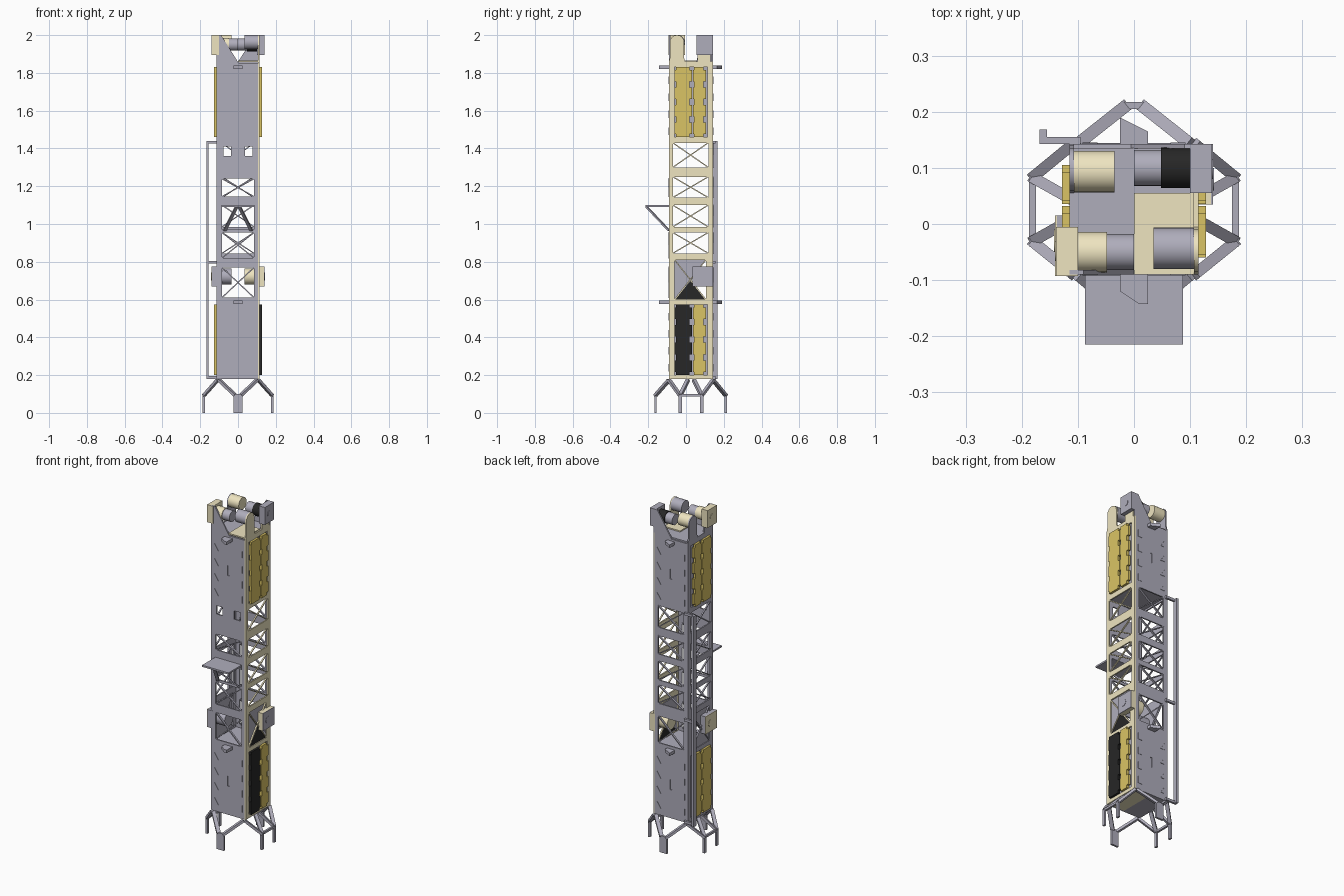
import bpy, bmesh, math
from mathutils import Vector, Matrix

if "Cube" in bpy.data.objects:
    bpy.data.objects.remove(bpy.data.objects["Cube"])

def mat(name, c):
    m = bpy.data.materials.new(name)
    m.diffuse_color = (*c, 1)
    m.use_nodes = True
    m.node_tree.nodes["Principled BSDF"].inputs["Base Color"].default_value = m.diffuse_color
    return m

SLATE = mat("slate", (0.43, 0.42, 0.50))
GOLD = mat("pale_gold", (0.86, 0.78, 0.53))
MUSTARD = mat("mustard", (0.70, 0.55, 0.13))
BLACK = mat("black", (0.02, 0.02, 0.02))
X, Y0, Y1, T = 0.115, -0.09, 0.143, 0.008
YC = 0.025  # y of the half-turn axis of the tower

# Each wall is drawn in (u, z) with depth d going inwards
WALL = {
    "front": lambda u, z, d: (u, Y0 + d, z),
    "back": lambda u, z, d: (u, Y1 - d, z),
    "right": lambda u, z, d: (X - d, u, z),
    "left": lambda u, z, d: (-X + d, u, z)}

def finish(name, bm, material=SLATE, turn=False):
    if turn:  # half turn about the tower axis
        for v in bm.verts:
            v.co.x, v.co.y = -v.co.x, 2 * YC - v.co.y
    bmesh.ops.recalc_face_normals(bm, faces=bm.faces)
    me = bpy.data.meshes.new(name)
    bm.to_mesh(me)
    bm.free()
    ob = bpy.data.objects.new(name, me)
    bpy.context.collection.objects.link(ob)
    me.materials.append(material)
    bpy.context.view_layer.objects.active = ob
    ob.select_set(True)
    bpy.ops.object.shade_smooth_by_angle()
    ob.select_set(False)

def box(bm, x0, x1, y0, y1, z0, z1):
    M = Matrix.Translation(((x0+x1)/2, (y0+y1)/2, (z0+z1)/2)) @ Matrix.Diagonal((x1-x0, y1-y0, z1-z0, 1))
    bmesh.ops.create_cube(bm, size=1, matrix=M)

def beam(bm, a, b, w, h):
    a, b = Vector(a), Vector(b)
    d = b - a
    M = Matrix.Translation((a+b)/2) @ d.to_track_quat('Z', 'Y').to_matrix().to_4x4() @ Matrix.Diagonal((w, h, d.length, 1))
    bmesh.ops.create_cube(bm, size=1, matrix=M)

def cyl(bm, x0, x1, y, z, r):
    M = Matrix.Translation(((x0+x1)/2, y, z)) @ Matrix.Rotation(math.pi/2, 4, 'Y')
    bmesh.ops.create_cone(bm, cap_ends=True, segments=32, radius1=r, radius2=r, depth=x1-x0, matrix=M)

def prism(bm, pts, f, d0, d1):
    a = [bm.verts.new(f(u, z, d0)) for u, z in pts]
    b = [bm.verts.new(f(u, z, d1)) for u, z in pts]
    bm.faces.new(a)
    bm.faces.new(b[::-1])
    for i in range(len(pts)):
        j = (i + 1) % len(pts)
        bm.faces.new((a[i], a[j], b[j], b[i]))

def rect(bm, f, h, d0, d1):
    prism(bm, [(h[0], h[2]), (h[1], h[2]), (h[1], h[3]), (h[0], h[3])], f, d0, d1)

def sheet(bm, f, u0, u1, z0, z1, holes):
    """Flat plate with rectangular holes, extruded inwards."""
    us = sorted({u0, u1, *(u for h in holes for u in h[:2])})
    zs = sorted({z0, z1, *(z for h in holes for z in h[2:])})
    v = {(u, z): bm.verts.new(f(u, z, 0)) for u in us for z in zs}
    faces = [bm.faces.new((v[a, c], v[b, c], v[b, d], v[a, d]))
             for a, b in zip(us, us[1:]) for c, d in zip(zs, zs[1:])
             if not any(h[0] <= a < h[1] and h[2] <= c < h[3] for h in holes)]
    r = bmesh.ops.extrude_face_region(bm, geom=faces, use_keep_orig=True)
    off = Vector(f(0, 0, T)) - Vector(f(0, 0, 0))
    for e in r["geom"]:
        if isinstance(e, bmesh.types.BMVert):
            e.co += off
    bmesh.ops.delete(bm, geom=[w for w in bm.verts if not w.link_faces], context='VERTS')

def cross(bm, f, h, w):
    beam(bm, f(h[0], h[2], T/2), f(h[1], h[3], T/2), w, 0.006)
    beam(bm, f(h[0], h[3], T/2), f(h[1], h[2], T/2), w, 0.006)

# Side walls: braced windows, motor bay, rounded tab, solar openings
levels = [(0.845, 0.955), (0.985, 1.1), (1.14, 1.25), (1.30, 1.43)]
bay = (-0.06, 0.105, 0.60, 0.81)
solar = [(-0.06, 0.115, 0.2, 0.575), (-0.06, 0.115, 1.46, 1.83)]
tab = [(-0.0475 + 0.0375*math.cos(a*math.pi/12), 1.9625 + 0.0375*math.sin(a*math.pi/12)) for a in range(13)]
tab += [(-0.085, 1.88), (-0.09, 1.86), (-0.005, 1.86), (-0.01, 1.88)]
for name, m in (("right", GOLD), ("left", SLATE)):
    f, bm = WALL[name], bmesh.new()
    sides = [(-0.07, 0.118, *lv) for lv in levels]
    sheet(bm, f, Y0, Y1, 0.18, 1.86, sides + [bay] + solar)
    for h in sides + [bay]:
        cross(bm, f, h, 0.008)
    prism(bm, tab if name == "right" else [(2*YC - u, z) for u, z in tab], f, 0, T)
    finish(name + "_wall", bm, m)
    bm = bmesh.new()
    for h in solar:
        rect(bm, f, h, T + 0.001, T + 0.004)
    prism(bm, [(-0.06, 0.6), (-0.06, 0.81), (0.105, 0.81), (0.025, 0.7)], f, T, T + 0.004)
    finish(name + "_inner_plates", bm)
    bm = bmesh.new()
    prism(bm, [(-0.06, 0.6), (0.105, 0.6), (0.025, 0.7)], f, 0.004, T)
    finish(name + "_bay_wedge", bm, BLACK if name == "right" else SLATE)

# Front and back walls with windows, blind slits, ribs and a motor gusset
slits = [(-0.006, 0.006, 0.35, 0.41), (-0.006, 0.006, 1.61, 1.67)]
small = [(s - 0.02, s + 0.02, 1.36, 1.41) for s in (-0.058, 0.058)]
front = [(0.61, 0.77), (0.82, 0.955), (0.97, 1.09), (1.145, 1.24)]
for name, s, lv, extra in (("front", -1, front, small), ("back", 1, [front[0]] + levels, [])):
    f, bm = WALL[name], bmesh.new()
    wins = [(-0.085, 0.085, *w) for w in lv]
    sheet(bm, f, -X + T, X - T, 0.18, 1.85, wins + slits + extra)
    for h in slits:
        rect(bm, f, h, 0.005, T)
    for h in wins:
        if h[2] != 0.97:
            cross(bm, f, h, 0.011)
    for z in [zb + 0.09*k for zb in (0.22, 1.47) for k in range(4)]:
        for e in (-1, 1):
            prism(bm, [(e*0.092, z), (e*0.092, z + 0.04), (e*0.065, z)], f, -0.002, 0)
    prism(bm, [(s*0.115, 1.86), (s*0.115, 2.0), (s*0.09, 2.0), (s*-0.005, 1.85), (s*0.107, 1.85)], f, 0, T)
    finish(name + "_wall", bm)

# Solar strips with notched cells
def strip(name, f, u0, u1, z0, z1, m):
    bm, h = bmesh.new(), (z1 - z0) / 4
    r, l = [], []
    for a in [z0 + i*h for i in range(4)]:
        for z, k in ((a, 1), (a + 0.016, 1), (a + 0.016, 0), (a + h - 0.016, 0), (a + h - 0.016, 1)):
            r.append((u1 - k*0.013, z))
            l.append((u0 + k*0.006, z))
    prism(bm, r + [(u1 - 0.013, z1), (u0 + 0.006, z1)] + l[::-1], f, -0.013, 0.002)
    finish(name, bm, m)

for name in ("right", "left"):
    for lev, (_, _, z0, z1) in zip(("lower", "upper"), solar):
        dark = name == "right" and lev == "lower"
        strip(f"{name}_{lev}_solar_inner", WALL[name], -0.06, 0.032, z0, z1, BLACK if dark else MUSTARD)
        strip(f"{name}_{lev}_solar_outer", WALL[name], 0.036, 0.105, z0, z1, MUSTARD)

# Horizontal decks
for name, x0, x1, y0, y1, z, m in (
        ("bottom_deck_left", -X + T, 0, Y0 + T, Y1 - T, 0.18, SLATE), ("bottom_deck_right", 0, X - T, Y0 + T, Y1 - T, 0.18, GOLD),
        ("lower_deck", -X + T, X - T, Y0 + T, Y1 - T, 0.585, SLATE), ("upper_deck", -X + T, X - T, Y0 + T, Y1 - T, 1.44, SLATE),
        ("top_deck", -X + T, X - T, Y0 + T, Y1 - T, 1.85, SLATE), ("top_deck_cover", 0, X - T, Y0, 0.055, 1.857, GOLD)):
    bm = bmesh.new()
    box(bm, x0, x1, y0, y1, z, z + 0.008)
    finish(name, bm, m)

# Motors: box = x0 x1 y0 y1 z0 z1, cylinder = x0 x1 y z r; columns give right and left colours
motors = (
    ("lower_motor", (0.105, 0.137, 0.035, 0.143, 0.67, 0.775), (0.035, 0.105, 0.085, 0.722, 0.042), GOLD, SLATE),
    ("lower_motor_face", (0.137, 0.141, 0.035, 0.143, 0.67, 0.775), (0.141, 0.143, 0.08, 0.722, 0.02), SLATE, GOLD),
    ("upper_motor_block", (0.1, 0.139, 0.055, 0.143, 1.895, 2.0), (0.139, 0.141, 0.098, 1.948, 0.018), SLATE, GOLD),
    ("upper_motor_post", (0.105, 0.115, 0.062, 0.13, 1.86, 1.895), None, GOLD, SLATE),
    ("upper_motor_body", None, (0.048, 0.1, 0.1, 1.95, 0.036), BLACK, GOLD),
    ("upper_motor_shaft", None, (0.0, 0.048, 0.1, 1.95, 0.032), SLATE, SLATE),
    ("tab_motor", None, (0.035, X - T, -0.0435, 1.9625, 0.037), SLATE, GOLD))
for name, b, c, mr, ml in motors:
    for turn in (False, True):
        bm = bmesh.new()
        if b:
            box(bm, *b)
        if c:
            cyl(bm, *c)
        finish(("left_" if turn else "right_") + name, bm, ml if turn else mr, turn)

# Hook fins front and back
for z in (0.585, 1.83):
    bm, flat = bmesh.new(), lambda u, v, d: (u, v, z + d)
    prism(bm, [(-0.025, Y1), (0.025, Y1), (0.025, 0.165), (-0.025, 0.19)], flat, -0.009, 0.009)
    prism(bm, [(-0.025, Y0), (0.025, Y0), (0.025, -0.143), (0.01, -0.143), (-0.025, -0.12)], flat, -0.009, 0.009)
    finish("hook_fins", bm)

# Front shelf and its stays
bm = bmesh.new()
box(bm, -0.087, 0.087, -0.215, Y0, 1.09, 1.1)
for s in (-1, 1):
    beam(bm, (s*0.008, -0.208, 1.09), (s*0.07, Y0, 0.965), 0.018, 0.008)
finish("front_shelf", bm)

# Offset rail at the back left
bm = bmesh.new()
box(bm, -0.168, -0.155, 0.143, 0.168, 0.18, 1.44)
for z in (0.18, 0.79, 1.425):
    box(bm, -0.155, -0.095, 0.143, 0.155, z, z + 0.015)
finish("side_rail", bm)

# Legs and struts
for y, w, n in ((-0.162, Y0, "front_leg"), (0.211, Y1, "back_leg")):
    bm = bmesh.new()
    box(bm, -0.024, 0.024, y - 0.006, y + 0.006, 0, 0.1)
    for s in (-1, 1):
        beam(bm, (s*0.014, y, 0.092), (s*0.1, w, 0.174), 0.022, 0.014)
    finish(n, bm)
for s, n in ((-1, "left_legs"), (1, "right_legs")):
    bm, x = bmesh.new(), s * 0.181
    for y, c, i in ((-0.031, Y0, 0.01), (0.083, Y1, 0.042)):
        box(bm, x - 0.006, x + 0.006, y - 0.009, y + 0.009, 0, 0.1)
        beam(bm, (x, y, 0.092), (s*0.108, c, 0.174), 0.020, 0.014)
        beam(bm, (x, y, 0.092), (s*0.108, i, 0.174), 0.020, 0.014)
    box(bm, x - 0.006, x + 0.006, -0.022, 0.074, 0.087, 0.1)
    finish(n, bm)
